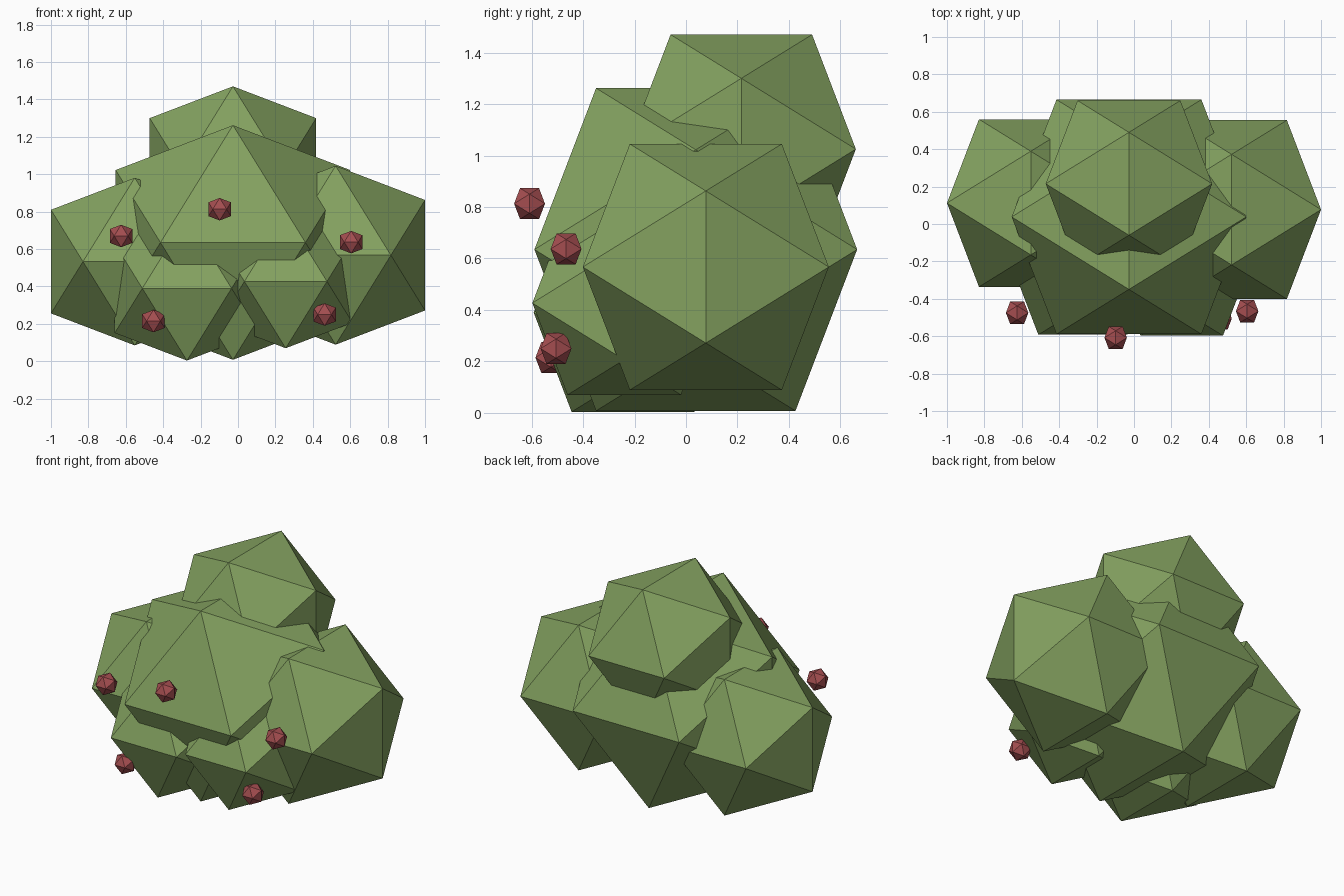
import bpy, bmesh, math

cube = bpy.data.objects.get("Cube")
if cube:
    bpy.data.objects.remove(cube, do_unlink=True)

PHI = (1 + math.sqrt(5)) / 2


def material(name, rgb):
    m = bpy.data.materials.new(name)
    m.use_nodes = True
    m.diffuse_color = (*rgb, 1)
    m.node_tree.nodes["Principled BSDF"].inputs["Base Color"].default_value = (*rgb, 1)
    return m


def ball(name, centre, long, mat):
    """Flat-faced icosahedron: hull of three golden rectangles, level edge along y on top."""
    bm = bmesh.new()
    short = long / PHI
    for a in (-short, short):
        for b in (-long, long):
            for corner in ((0, a, b), (a, b, 0), (b, 0, a)):
                bm.verts.new(corner)
    bmesh.ops.convex_hull(bm, input=bm.verts)
    bmesh.ops.recalc_face_normals(bm, faces=bm.faces)
    mesh = bpy.data.meshes.new(name)
    bm.to_mesh(mesh)
    bm.free()
    mesh.materials.append(mat)
    ob = bpy.data.objects.new(name, mesh)
    ob.location = centre
    bpy.context.collection.objects.link(ob)


leaf = material("leaf green", (0.23, 0.36, 0.117))
red = material("berry red", (0.37, 0.075, 0.08))

# Leaf clumps
ball("main_clump", (-0.027, 0.038, 0.635), 0.627, leaf)
ball("top_clump", (-0.027, 0.215, 1.025), 0.445, leaf)
ball("left_clump", (0.522, 0.077, 0.567), 0.478, leaf)
ball("right_clump", (-0.552, 0.112, 0.533), 0.448, leaf)
ball("front_right_clump", (-0.273, -0.206, 0.39), 0.386, leaf)
ball("front_left_clump", (0.255, -0.24, 0.427), 0.357, leaf)

# Berries
berries = [(-0.098, -0.608, 0.813), (-0.625, -0.475, 0.67), (0.605, -0.466, 0.637),
           (-0.452, -0.525, 0.215), (0.463, -0.505, 0.25)]
for i, centre in enumerate(berries):
    ball(f"berry_{i + 1}", centre, 0.06, red)
